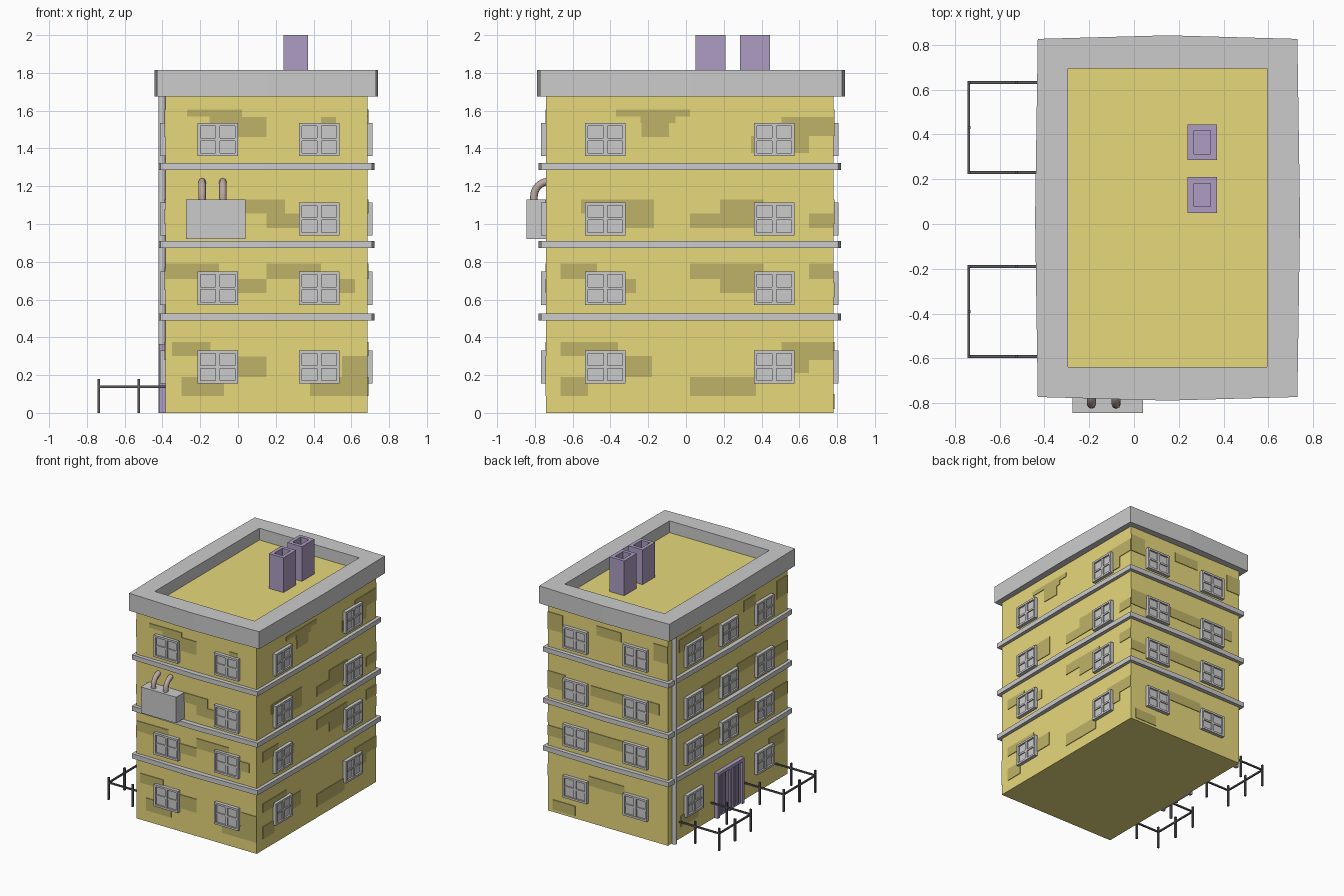
import bpy, bmesh, math

if "Cube" in bpy.data.objects:
    bpy.data.objects.remove(bpy.data.objects["Cube"])

def material(name, rgb):
    m = bpy.data.materials.new(name)
    m.diffuse_color = (*rgb, 1)
    m.use_nodes = True
    m.node_tree.nodes["Principled BSDF"].inputs["Base Color"].default_value = m.diffuse_color
    return m

YELLOW = material("yellow_plaster", (0.80, 0.69, 0.20))
BRICK = material("dark_patch", (0.52, 0.45, 0.14))
PURPLE = material("purple", (0.42, 0.34, 0.54))
BLACK = material("black_iron", (0.10, 0.10, 0.10))
BROWN = material("brown_pipe", (0.50, 0.39, 0.36))
STONE = material("stone_grey", (0.66, 0.66, 0.66))

def finish(name, bm, mat=None):
    bmesh.ops.recalc_face_normals(bm, faces=bm.faces[:])
    me = bpy.data.meshes.new(name)
    bm.to_mesh(me)
    bm.free()
    ob = bpy.data.objects.new(name, me)
    bpy.context.collection.objects.link(ob)
    if mat:
        me.materials.append(mat)
    return ob

def boxes(name, items, mat=None):
    """One mesh from several (x0, x1, y0, y1, z0, z1) boxes."""
    bm = bmesh.new()
    for b in items:
        for v in bmesh.ops.create_cube(bm, size=1)["verts"]:
            v.co = [(b[2*i] + b[2*i+1]) / 2 + v.co[i] * (b[2*i+1] - b[2*i]) for i in range(3)]
    return finish(name, bm, mat)

# Wall frames: (runs along x?, outward sign, plane position)
WALLS = {"front": (True, -1, -0.74), "back": (True, 1, 0.78),
         "left": (False, -1, -0.385), "right": (False, 1, 0.685)}

def on_wall(wall, u0, u1, z0, z1, d0, d1):
    along_x, s, p = WALLS[wall]
    a, b = sorted((p + s * d0, p + s * d1))
    return (u0, u1, a, b, z0, z1) if along_x else (a, b, u0, u1, z0, z1)

def ring(name, cx, cy, corner, mid, inner, z0, z1, mat):
    """Band round the building whose sides bow out slightly at the middle."""
    dirs = [(-1, -1), (0, -1), (1, -1), (1, 0), (1, 1), (0, 1), (-1, 1), (-1, 0)]
    bm = bmesh.new()
    loops = []
    for outer in (True, False):
        for z in (z0, z1):
            loop = []
            for dx, dy in dirs:
                h = inner if not outer else (corner if dx and dy else mid)
                loop.append(bm.verts.new((cx + dx * h[0], cy + dy * h[1], z)))
            loops.append(loop)
    ol, oh, il, ih = loops
    for a, b in ((ol, oh), (oh, ih), (ih, il), (il, ol)):
        for i in range(8):
            j = (i + 1) % 8
            bm.faces.new((a[i], a[j], b[j], b[i]))
    return finish(name, bm, mat)

# Main block, cornice and floor ledges
boxes("building_body", [(-0.385, 0.685, -0.74, 0.78, 0, 1.72)], YELLOW)
ring("roof_cornice", 0.15, 0.027, (0.58, 0.80), (0.592, 0.816), (0.445, 0.667), 1.675, 1.815, STONE)
for i, z in enumerate((0.488, 0.872, 1.285)):
    ring(f"floor_ledge_{i+1}", 0.15, 0.02, (0.56, 0.787), (0.572, 0.80), (0.52, 0.745), z, z + 0.038, STONE)

# Windows: recessed glass, outer frame, cross bars
def window(wall, u, z):
    w, h, t = 0.107, 0.088, 0.016
    parts = [(u-w+.004, u+w-.004, z-h+.004, z+h-.004, 0.014),
             (u-w, u-w+t, z-h, z+h, 0.028), (u+w-t, u+w, z-h, z+h, 0.028),
             (u-w+t, u+w-t, z-h, z-h+t, 0.028), (u-w+t, u+w-t, z+h-t, z+h, 0.028),
             (u-.011, u+.011, z-h+t, z+h-t, 0.024), (u-w+t, u+w-t, z-.007, z+.007, 0.022)]
    boxes(f"window_{wall}", [on_wall(wall, *p[:4], -0.005, p[4]) for p in parts])

columns = {"front": (-0.107, 0.43), "back": (-0.107, 0.43),
           "right": (-0.427, 0.467), "left": (-0.427, 0.02, 0.467)}
for row, z in enumerate((0.243, 0.66, 1.027, 1.447)):
    for wall, us in columns.items():
        for u in us:
            hidden = wall == "front" and row == 2 and u < 0
            door = wall == "left" and row == 0 and u == 0.02
            if not (hidden or door):
                window(wall, u, z)

# Worn plaster patches, (u0, u1, z0, z1) on each wall
front = [(-.27, .02, 1.57, 1.605), (-.15, .02, 1.535, 1.57), (-.005, .15, 1.46, 1.567), (.44, .52, 1.5, 1.567),
         (.04, .25, 1.055, 1.13), (.15, .33, .98, 1.055),
         (-.385, -.10, .71, .79), (-.1, .15, .635, .71), (.15, .44, .71, .79), (.44, .62, .635, .71),
         (-.35, -.145, .30, .375), (-.145, .15, .19, .298), (-.30, -.075, .09, .19),
         (.55, .685, .19, .30), (.38, .685, .09, .19)]
right = [(-.37, .02, 1.57, 1.605), (-.24, -.055, 1.535, 1.57), (-.235, -.09, 1.46, 1.535),
         (.505, .78, 1.465, 1.567), (.345, .65, 1.375, 1.465),
         (-.555, -.17, 1.055, 1.13), (-.32, -.17, .98, 1.055), (.18, .41, 1.055, 1.13),
         (.02, .37, .98, 1.055), (.65, .78, .98, 1.055),
         (-.665, -.47, .71, .79), (-.47, -.265, .635, .71), (.02, .41, .71, .79),
         (.18, .37, .635, .71), (.65, .78, .71, .79),
         (-.665, -.36, .30, .375), (-.36, -.18, .19, .30), (-.665, -.52, .09, .19),
         (.505, .78, .28, .375), (.57, .65, .21, .28), (.02, .37, .09, .19)]
back = [(.55, .685, 1.465, 1.605), (.03, .25, 1.53, 1.605), (-.385, -.26, 1.465, 1.6),
        (.53, .685, 1.0, 1.13), (0, .30, 1.03, 1.11), (-.31, -.2, 1.03, 1.12),
        (.55, .685, .61, .69), (0, .32, .65, .735),
        (0, .32, .30, .375), (.44, .64, .02, .10)]
left = [(.36, .64, 1.5, 1.605), (.15, .36, 1.47, 1.55), (-.33, -.18, 1.52, 1.605), (-.74, -.60, 1.46, 1.605),
        (.12, .36, 1.03, 1.12), (-.34, -.1, 1.05, 1.13), (-.74, -.55, 1.0, 1.08),
        (.12, .36, .62, .71), (-.32, -.1, .68, .77), (-.74, -.56, .65, .75),
        (.40, .62, .09, .18), (-.70, -.5, .28, .375)]
for wall, rects in (("front", front), ("right", right), ("back", back), ("left", left)):
    boxes(f"{wall}_patches", [on_wall(wall, *r, -0.005, 0.005) for r in rects], BRICK)

# Double door with frame, leaves and ribs
door = [(-.14, .18, 0, .355, .015), (-.15, -.125, 0, .365, .032), (.165, .19, 0, .365, .032),
        (-.125, .165, .34, .365, .032), (.012, .028, 0, .34, .028)]
door += [(c - .008, c + .008, .02, .34, .023) for c in (-.085, -.04, .08, .125)]
boxes("entrance_door", [on_wall("left", *d[:4], -0.005, d[4]) for d in door], PURPLE)

# Round tubes along point lists
def tube(name, pts, radius, mat=None, res=2):
    cu = bpy.data.curves.new(name, "CURVE")
    cu.dimensions = "3D"
    cu.bevel_depth, cu.bevel_resolution, cu.use_fill_caps = radius, res, True
    sp = cu.splines.new("POLY")
    sp.points.add(len(pts) - 1)
    for p, co in zip(sp.points, pts):
        p.co = (*co, 1)
    for s in cu.splines:
        s.use_smooth = True
    ob = bpy.data.objects.new(name, cu)
    bpy.context.collection.objects.link(ob)
    if mat:
        cu.materials.append(mat)
    return ob

tube("drainpipe", [(-0.402, 0.72, 0), (-0.402, 0.72, 1.69)], 0.02, STONE)

# Wall unit with two bent pipes
boxes("wall_unit", [(-0.275, 0.04, -0.845, -0.735, 0.92, 1.13)])
for x in (-0.19, -0.08):
    arc = [(x, -0.725 - 0.08 * math.cos(a), 1.145 + 0.08 * math.sin(a))
           for a in (math.pi / 2 * i / 8 for i in range(9))]
    tube("unit_pipe", [(x, -0.805, 1.11)] + arc, 0.02, BROWN)

# Fenced plots either side of the door
T = 0.006
for y0, y1 in ((0.23, 0.632), (-0.592, -0.19)):
    z0, z1 = 0.132, 0.144
    parts = [(-0.744, -0.38, y - T, y + T, z0, z1) for y in (y0, y1)]
    parts.append((-0.744, -0.732, y0, y1, z0, z1))
    ym = (y0 + y1) / 2
    for x, y in ((-0.738, y0), (-0.738, ym), (-0.738, y1), (-0.525, y0), (-0.525, y1)):
        parts.append((x - .007, x + .007, y - .007, y + .007, 0, 0.18))
    boxes("fence", parts, BLACK)

# Hollow chimneys
for y0, y1 in ((0.05, 0.21), (0.285, 0.445)):
    x0, x1, t, b, h = 0.24, 0.37, 0.028, 1.71, 2.0
    boxes("chimney", [(x0, x0 + t, y0, y1, b, h), (x1 - t, x1, y0, y1, b, h),
                      (x0 + t, x1 - t, y0, y0 + t, b, h), (x0 + t, x1 - t, y1 - t, y1, b, h),
                      (x0 + t, x1 - t, y0 + t, y1 - t, b, 1.9)], PURPLE)
